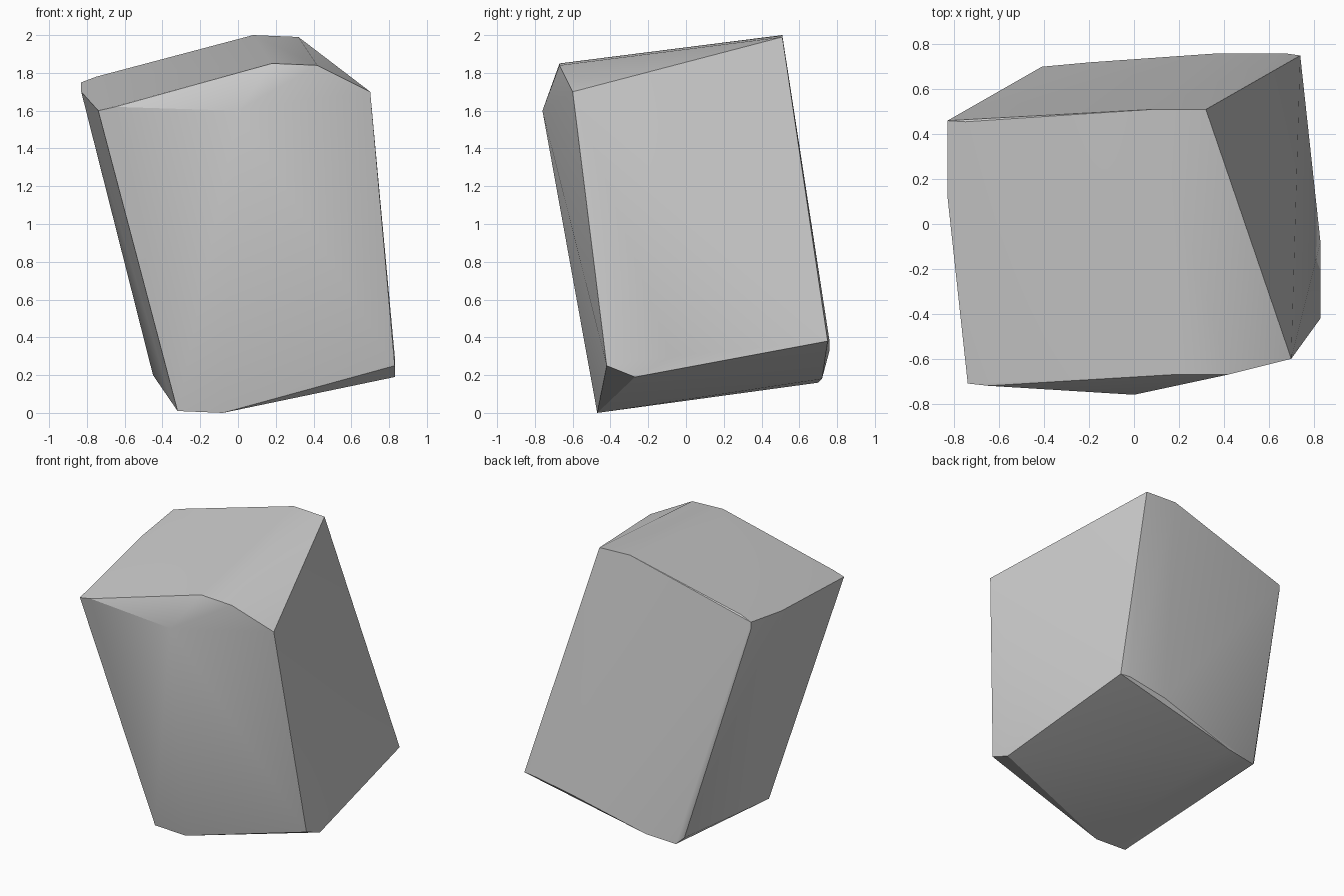
import bpy, bmesh

if "Cube" in bpy.data.objects:
    bpy.data.objects.remove(bpy.data.objects["Cube"])

# Corner points of the chiselled rock, grouped by region
top_rim = [(0.08, 0.51, 2.0), (0.32, 0.51, 1.99), (-0.83, 0.46, 1.75),
           (-0.75, 0.455, 1.78), (-0.83, 0.12, 1.70), (-0.83, 0.46, 1.70)]
front_rim = [(-0.74, -0.71, 1.60), (-0.65, -0.72, 1.62), (0.0, -0.76, 1.60),
             (0.18, -0.67, 1.85), (0.42, -0.67, 1.84), (0.70, -0.60, 1.70)]
right_base = [(0.83, -0.42, 0.25), (0.83, -0.27, 0.19), (0.83, -0.08, 0.30)]
back_base = [(0.74, 0.75, 0.38), (0.67, 0.76, 0.38), (0.38, 0.76, 0.33),
             (-0.19, 0.72, 0.18), (-0.41, 0.70, 0.16), (-0.45, 0.66, 0.20)]
front_base = [(-0.36, -0.17, 0.08), (-0.32, -0.47, 0.01), (-0.08, -0.47, 0.0)]

# Wrap the corners in a convex shell
bm = bmesh.new()
for p in top_rim + front_rim + right_base + back_base + front_base:
    bm.verts.new(p)
bmesh.ops.convex_hull(bm, input=bm.verts[:])
loose = [v for v in bm.verts if not v.link_faces]
bmesh.ops.delete(bm, geom=loose, context='VERTS')
bmesh.ops.recalc_face_normals(bm, faces=bm.faces[:])

mesh = bpy.data.meshes.new("rock")
bm.to_mesh(mesh)
bm.free()
rock = bpy.data.objects.new("rock", mesh)
bpy.context.collection.objects.link(rock)

# Soften shallow facets, keep the main edges crisp
bpy.context.view_layer.objects.active = rock
rock.select_set(True)
bpy.ops.object.shade_smooth_by_angle(angle=0.52)
